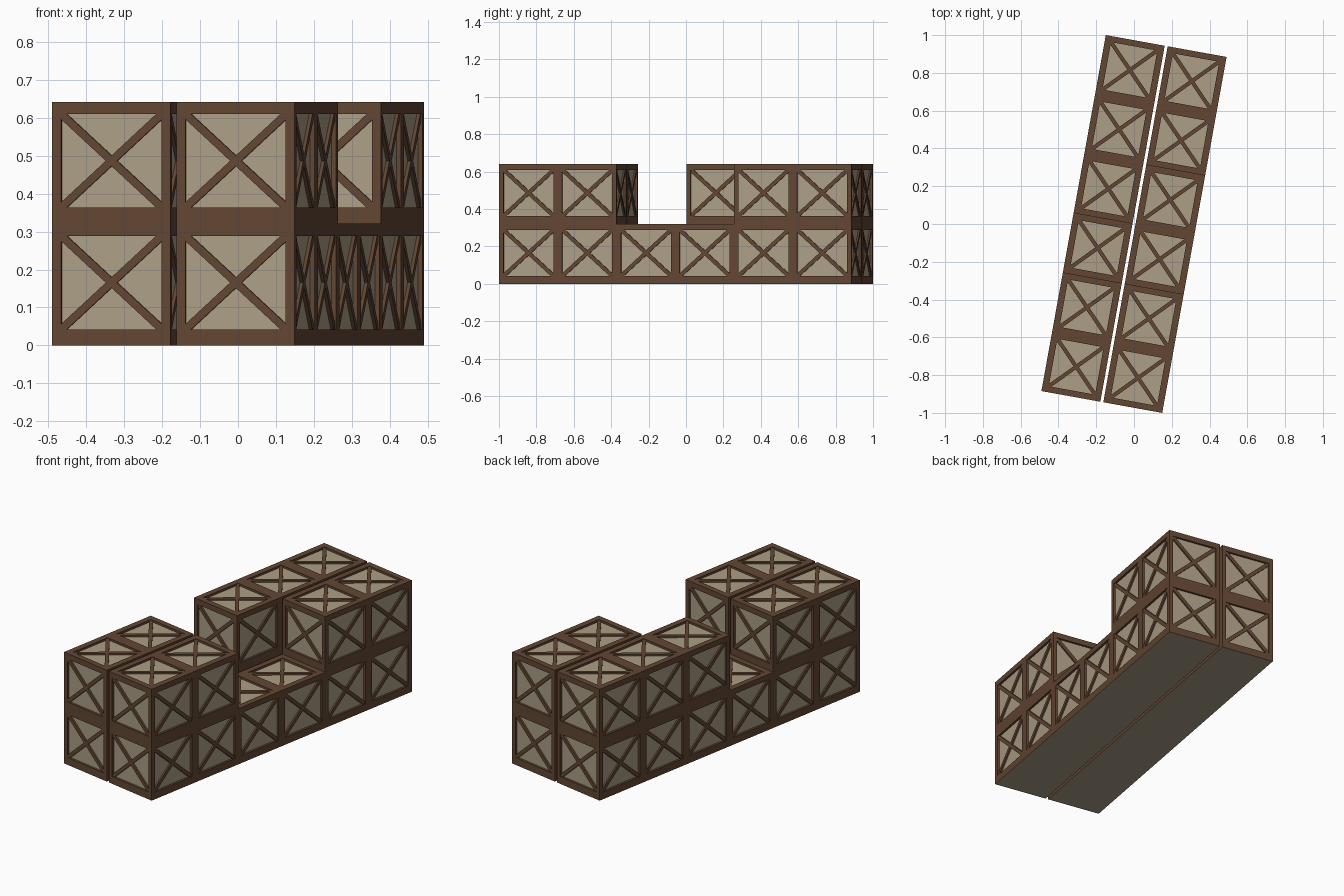
import bpy, bmesh, math
from mathutils import Vector, Matrix

if "Cube" in bpy.data.objects:
    bpy.data.objects.remove(bpy.data.objects["Cube"])

W, L, H = 0.317, 0.3192, 0.321     # single crate size
GAP = 0.016                        # slot between the two rows
DEPTH, BAR_H, BAR_T = 0.012, 0.009, 0.0145
ANGLE = math.radians(-10.25)


def material(name, rgb):
    m = bpy.data.materials.new(name)
    m.diffuse_color = (*rgb, 1)
    m.use_nodes = True
    m.node_tree.nodes["Principled BSDF"].inputs["Base Color"].default_value = m.diffuse_color
    return m


wood = material("dark_wood", (0.125, 0.062, 0.033))
board = material("pale_board", (0.41, 0.345, 0.235))


def add_side(bm, origin, a, b, n, w, h, mx, m0, m1):
    """One crate side: frame rim, recessed panel and crossed braces."""
    def v(x, y, d=0.0):
        return bm.verts.new(origin + a * x + b * y + n * d)

    def face(verts, mat):
        bm.faces.new(verts).material_index = mat

    x0, x1, y0, y1 = mx, w - mx, m0, h - m1
    inner = [(x0, y0), (x1, y0), (x1, y1), (x0, y1)]
    outer = [v(*p) for p in ((0, 0), (w, 0), (w, h), (0, h))]
    rim = [v(*p) for p in inner]
    back = [v(*p, -DEPTH) for p in inner]
    for i in range(4):
        j = (i + 1) % 4
        face([outer[i], outer[j], rim[j], rim[i]], 0)
        face([rim[i], rim[j], back[j], back[i]], 0)
    face(back, 1)

    # diagonal braces, trimmed to fit the recess corners
    t = BAR_T
    rising = [(x0, y0), (x0 + t, y0), (x1, y1 - t), (x1, y1), (x1 - t, y1), (x0, y0 + t)]
    falling = [(x0 + x1 - x, y) for x, y in reversed(rising)]
    for outline in (rising, falling):
        low = [v(*p, -DEPTH) for p in outline]
        top = [v(*p, BAR_H - DEPTH) for p in outline]
        face(top, 0)
        for i in range(6):
            j = (i + 1) % 6
            face([low[i], low[j], top[j], top[i]], 0)


def crate_mesh():
    bm = bmesh.new()
    X, Y, Z = Vector((1, 0, 0)), Vector((0, 1, 0)), Vector((0, 0, 1))
    w, l = W / 2, L / 2
    # four walls
    add_side(bm, Vector((-w, -l, 0)), X, Z, -Y, W, H, 0.024, 0.042, 0.032)
    add_side(bm, Vector((w, l, 0)), -X, Z, Y, W, H, 0.024, 0.042, 0.032)
    add_side(bm, Vector((w, -l, 0)), Y, Z, X, L, H, 0.024, 0.042, 0.032)
    add_side(bm, Vector((-w, l, 0)), -Y, Z, -X, L, H, 0.024, 0.042, 0.032)
    # lid
    add_side(bm, Vector((-w, -l, H)), X, Y, Z, W, L, 0.034, 0.032, 0.032)
    # plain floor
    floor = [bm.verts.new((x, y, 0)) for x, y in ((-w, -l), (-w, l), (w, l), (w, -l))]
    bm.faces.new(floor).material_index = 1
    bmesh.ops.remove_doubles(bm, verts=[q for q in bm.verts if max(
        abs(abs(q.co.x) - w), abs(abs(q.co.y) - l)) < 1e-5], dist=1e-5)
    me = bpy.data.meshes.new("crate")
    bm.to_mesh(me)
    bm.free()
    me.materials.append(wood)
    me.materials.append(board)
    return me


mesh = crate_mesh()
turn = Matrix.Rotation(ANGLE, 4, 'Z')

# occupied slots per row and layer, counted from the front
layout = {
    ("left", 0): range(6), ("right", 0): range(6),
    ("left", 1): (0, 1, 3, 4, 5), ("right", 1): (0, 1, 4, 5),
}
for (row, layer), slots in layout.items():
    x = (W + GAP) / 2 * (-1 if row == "left" else 1)
    for s in slots:
        ob = bpy.data.objects.new(f"crate_{row}_{'upper' if layer else 'lower'}_{s + 1}", mesh)
        ob.matrix_world = turn @ Matrix.Translation((x, (s - 2.5) * L, layer * H))
        bpy.context.collection.objects.link(ob)
